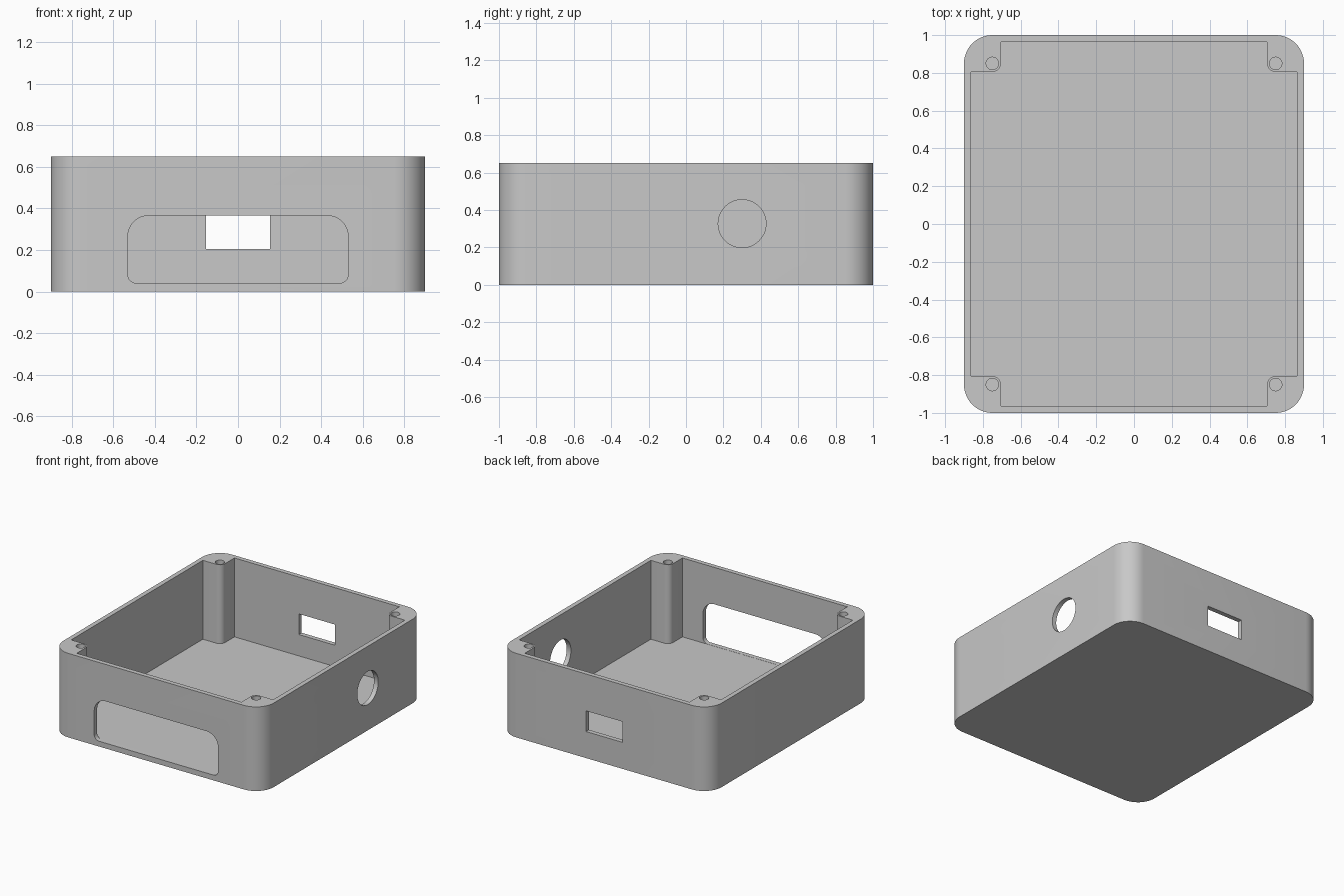
import bpy, bmesh, math
from mathutils import Vector

if "Cube" in bpy.data.objects:
    bpy.data.objects.remove(bpy.data.objects["Cube"], do_unlink=True)

WIDTH, LENGTH, HEIGHT = 0.9, 1.0, 0.65      # half width, half length, full height
WALL, FLOOR, CORNER = 0.036, 0.04, 0.15
POST_X, POST_Y, SCREW = 0.75, 0.85, 0.033   # screw posts share the outer corner centres
POST_R = 0.045

grey = bpy.data.materials.new("grey_plastic")
colour = (0.58, 0.58, 0.58, 1)
grey.use_nodes = True
grey.diffuse_color = colour
grey.node_tree.nodes["Principled BSDF"].inputs["Base Color"].default_value = colour


def fillet(corners, steps=12):
    """Round each right-angled corner (u, v, radius) of an outline."""
    points = []
    for i, (u, v, r) in enumerate(corners):
        p = Vector((u, v))
        if r == 0:
            points.append(p)
            continue
        a = (Vector(corners[i - 1][:2]) - p).normalized()
        b = (Vector(corners[(i + 1) % len(corners)][:2]) - p).normalized()
        centre = p + r * (a + b)
        for k in range(steps + 1):
            t = math.pi / 2 * k / steps
            points.append(centre - r * (b * math.cos(t) + a * math.sin(t)))
    return points


def rect(u0, u1, v0, v1, low_r=0.0, high_r=0.0):
    return fillet([(u0, v0, low_r), (u1, v0, low_r), (u1, v1, high_r), (u0, v1, high_r)])


def circle(u, v, r):
    return rect(u - r, u + r, v - r, v + r, r, r)


def prism(name, outline, w0, w1, axis="z"):
    """Extrude an outline between w0 and w1 along the given axis."""
    place = {"x": lambda p, w: (w, p.x, p.y),
             "y": lambda p, w: (p.x, w, p.y),
             "z": lambda p, w: (p.x, p.y, w)}[axis]
    bm = bmesh.new()
    face = bm.faces.new([bm.verts.new(place(p, w0)) for p in outline])
    ext = bmesh.ops.extrude_face_region(bm, geom=[face], use_keep_orig=True)
    shift = Vector(place(Vector((0, 0)), w1 - w0))
    moved = [g for g in ext["geom"] if isinstance(g, bmesh.types.BMVert)]
    bmesh.ops.translate(bm, verts=moved, vec=shift)
    bmesh.ops.remove_doubles(bm, verts=bm.verts, dist=1e-5)
    bmesh.ops.recalc_face_normals(bm, faces=bm.faces)
    mesh = bpy.data.meshes.new(name)
    bm.to_mesh(mesh)
    bm.free()
    mesh.materials.append(grey)
    obj = bpy.data.objects.new(name, mesh)
    bpy.context.collection.objects.link(obj)
    return obj


# Outer shell
box = prism("enclosure_base", rect(-WIDTH, WIDTH, -LENGTH, LENGTH, CORNER, CORNER), 0, HEIGHT)

# Cavity outline steps around a screw post in each corner
ix, iy = WIDTH - WALL, LENGTH - WALL
px, py = POST_X - POST_R, POST_Y - POST_R
cavity = []
for sx, sy in ((1, 1), (-1, 1), (-1, -1), (1, -1)):
    step = [(sx * ix, sy * py, 0), (sx * px, sy * py, POST_R), (sx * px, sy * iy, 0)]
    cavity += step if sx * sy > 0 else step[::-1]
cutters = [prism("cavity_cutter", fillet(cavity), FLOOR, HEIGHT + 0.1)]

# Screw holes
for sx in (-1, 1):
    for sy in (-1, 1):
        cutters.append(prism("screw_hole_cutter", circle(sx * POST_X, sy * POST_Y, SCREW),
                             FLOOR + 0.001, HEIGHT + 0.1))

# Front window, back socket opening and left side round hole
cutters.append(prism("window_cutter", rect(-0.53, 0.53, FLOOR + 0.001, 0.365, 0.04, 0.1),
                     -LENGTH - 0.1, -LENGTH + 0.1, "y"))
cutters.append(prism("socket_cutter", rect(-0.155, 0.155, 0.205, 0.365),
                     LENGTH - 0.1, LENGTH + 0.1, "y"))
cutters.append(prism("round_hole_cutter", circle(0.3, 0.327, 0.128),
                     WIDTH - 0.1, WIDTH + 0.1, "x"))

# Cut everything and discard the cutters
bpy.ops.object.select_all(action="DESELECT")
bpy.context.view_layer.objects.active = box
box.select_set(True)
for cutter in cutters:
    mod = box.modifiers.new("cut", "BOOLEAN")
    mod.operation = "DIFFERENCE"
    mod.solver = "EXACT"
    mod.object = cutter
    bpy.ops.object.modifier_apply(modifier=mod.name)
    bpy.data.objects.remove(cutter, do_unlink=True)

bpy.ops.object.shade_smooth_by_angle(angle=math.radians(30))
